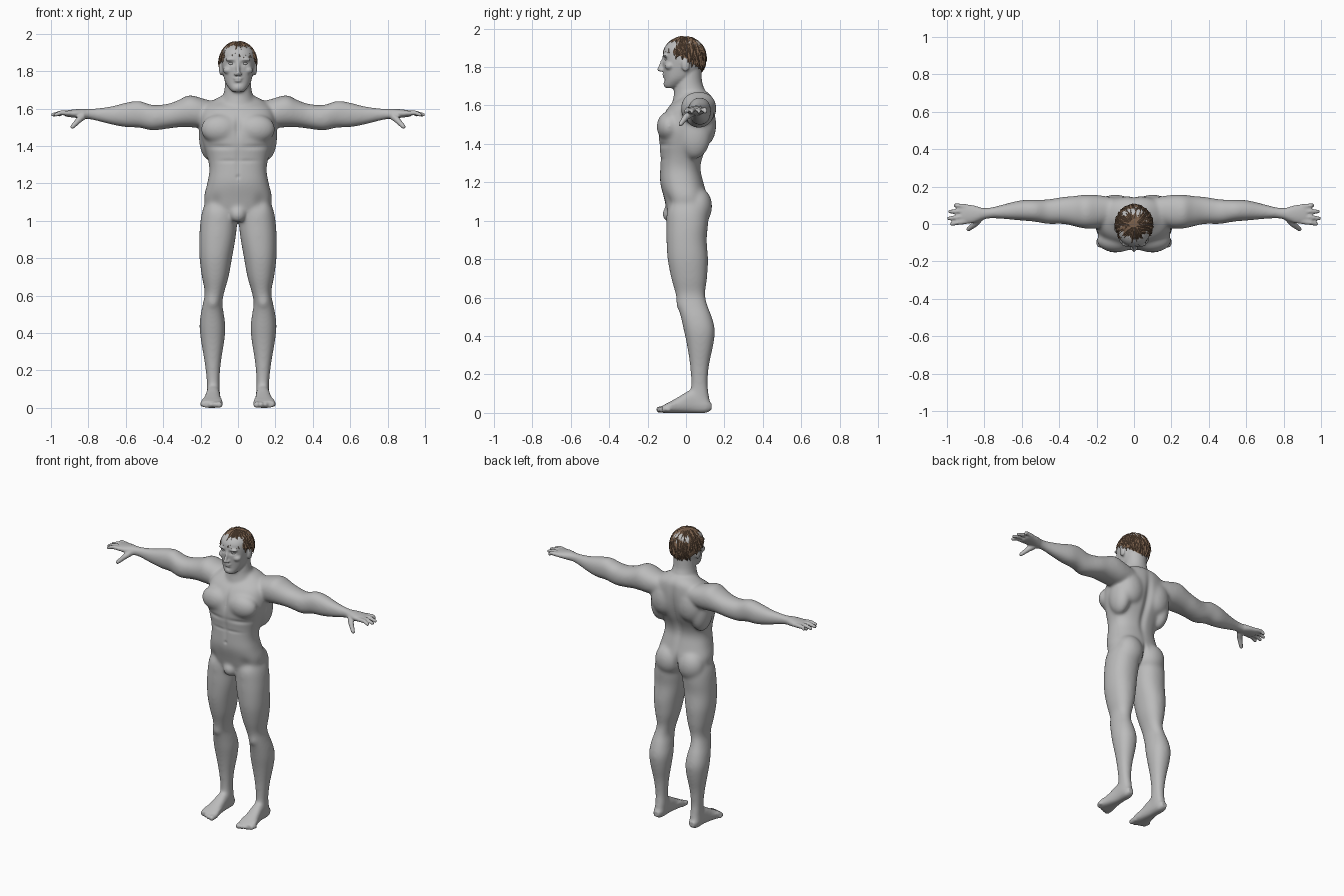
import bpy, bmesh, math, random
from math import sin, cos, pi, exp
from mathutils import Vector, Matrix

random.seed(4)
cube = bpy.data.objects.get("Cube")
if cube:
    bpy.data.objects.remove(cube)


def material(name, rgb):
    m = bpy.data.materials.new(name)
    m.use_nodes = True
    m.diffuse_color = (*rgb, 1)
    node = next(n for n in m.node_tree.nodes if n.type == "BSDF_PRINCIPLED")
    node.inputs["Base Color"].default_value = (*rgb, 1)
    return m


def make_object(name, bm, mat):
    mesh = bpy.data.meshes.new(name)
    bm.to_mesh(mesh)
    bm.free()
    mesh.materials.append(mat)
    ob = bpy.data.objects.new(name, mesh)
    bpy.context.collection.objects.link(ob)
    return ob


def spline(rows, steps=4):
    """Smooth rows of numbers with a Catmull-Rom curve."""
    out = []
    for i in range(len(rows) - 1):
        a, b, c, d = (rows[min(max(i + k, 0), len(rows) - 1)] for k in (-1, 0, 1, 2))
        for s in range(steps):
            t = s / steps
            out.append([q + t / 2 * (r - p + t * (2 * p - 5 * q + 4 * r - w + t * (3 * (q - r) + w - p)))
                        for p, q, r, w in zip(a, b, c, d)])
    return out + [list(rows[-1])]


def loft(bm, axis, rows, power=2.2, n=32):
    """Skin of oval sections: position on the axis, then low and high bounds of the other two axes."""
    rings = []
    others = [k for k in range(3) if k != axis]
    for p, u0, u1, v0, v1 in spline(rows):
        ring = []
        for k in range(n):
            co = [p, p, p]
            for ax, w, lo, hi in zip(others, (cos(2 * pi * k / n), sin(2 * pi * k / n)), (u0, v0), (u1, v1)):
                co[ax] = (lo + hi) / 2 + (hi - lo) / 2 * math.copysign(abs(w) ** (2 / power), w)
            ring.append(bm.verts.new(co))
        rings.append(ring)
    faces = [bm.faces.new((a[k], a[(k + 1) % n], b[(k + 1) % n], b[k]))
             for a, b in zip(rings, rings[1:]) for k in range(n)]
    faces += [bm.faces.new(rings[0]), bm.faces.new(rings[-1])]
    bmesh.ops.recalc_face_normals(bm, faces=faces)


def ball(bm, centre, radii):
    m = Matrix.Translation(centre) @ Matrix.Diagonal((*radii, 1))
    bmesh.ops.create_icosphere(bm, subdivisions=3, radius=1, matrix=m)


def tube(bm, points, radii):
    """Chain of tapered links with round joints."""
    points = [Vector(p) for p in points]
    for p, r in zip(points, radii):
        ball(bm, p, (r, r, r))
    for p, q, r, s in zip(points, points[1:], radii, radii[1:]):
        turn = (q - p).to_track_quat("Z", "Y").to_matrix().to_4x4()
        bmesh.ops.create_cone(bm, cap_ends=True, segments=16, radius1=r, radius2=s, depth=(q - p).length,
                              matrix=Matrix.Translation((p + q) / 2) @ turn)


def centred(rows):
    return [(z, -h, h, y0, y1) for z, h, y0, y1 in rows]


skin = material("grey skin", (.5, .5, .5))
brown = material("brown hair", (.19, .115, .07))
bm = bmesh.new()

# Arm, from inside the shoulder to the knuckles
loft(bm, 0, [(.1, .02, .14, 1.52, 1.63), (.19, -.02, .155, 1.5, 1.655), (.26, -.025, .157, 1.5, 1.672),
             (.32, -.012, .15, 1.5, 1.645), (.38, 0, .145, 1.492, 1.625), (.46, 0, .132, 1.483, 1.62),
             (.53, .012, .13, 1.498, 1.642), (.6, .018, .128, 1.5, 1.632), (.68, .025, .11, 1.515, 1.612),
             (.76, .03, .09, 1.535, 1.602), (.81, .022, .087, 1.544, 1.6), (.86, .005, .1, 1.55, 1.597),
             (.905, .002, .105, 1.555, 1.592), (.925, .01, .1, 1.56, 1.588)])
# Fingers and thumb
for y, tip, out in ((.013, .985, 0), (.04, 1, .03), (.067, .995, .067), (.094, .965, .1)):
    tube(bm, [(.9, y, 1.575), (.945, (y + out) / 2, 1.578), (tip - .01, out, 1.567)], (.014, .0125, .0105))
tube(bm, [(.815, .04, 1.57), (.85, 0, 1.54), (.885, -.028, 1.503)], (.022, .017, .012))
# Leg
loft(bm, 2, [(1.12, .03, .165, -.08, .1), (1.05, .005, .192, -.1, .115), (.98, .005, .203, -.102, .115),
             (.9, .014, .207, -.102, .108), (.8, .032, .206, -.096, .115), (.7, .05, .193, -.077, .11),
             (.62, .073, .178, -.055, .1), (.56, .084, .187, -.045, .112), (.5, .075, .2, -.028, .135),
             (.43, .067, .206, -.012, .151), (.35, .074, .197, .005, .142), (.25, .09, .18, .02, .121),
             (.15, .098, .168, .026, .113), (.08, .096, .166, .02, .122), (.02, .105, .162, .03, .122)])
ball(bm, (.135, -.022, .57), (.034, .03, .045))
# Foot and toes
loft(bm, 1, [(.132, .115, .152, .015, .05), (.1, .1, .166, 0, .09), (.03, .096, .17, 0, .12),
             (-.04, .09, .183, 0, .083), (-.09, .083, .198, 0, .055), (-.125, .086, .196, 0, .036)], 2.6)
for i in range(5):
    x, r = .1 + .023 * i, .018 - .0016 * i
    tube(bm, [(x, -.1, .02), (x, -.138 + .006 * i * i / 2, .017)], (r, r * .95))
# Buttock, chest, shoulder blade and side of the back
ball(bm, (.085, .062, 1.075), (.09, .075, .1))
ball(bm, (.095, -.088, 1.49), (.105, .065, .08))
ball(bm, (.1, .1, 1.5), (.085, .058, .11))
ball(bm, (.15, .045, 1.45), (.06, .085, .13))
# Ear, cheek, brow, nostril
ball(bm, (.09, -.002, 1.812), (.012, .022, .036))
ball(bm, (.05, -.085, 1.805), (.03, .026, .022))
ball(bm, (.036, -.108, 1.862), (.032, .014, .009))
ball(bm, (.011, -.127, 1.783), (.01, .011, .009))

# Mirror the side parts
copy = bmesh.ops.duplicate(bm, geom=bm.verts[:] + bm.edges[:] + bm.faces[:])["geom"]
for v in (g for g in copy if isinstance(g, bmesh.types.BMVert)):
    v.co.x *= -1
bmesh.ops.reverse_faces(bm, faces=[g for g in copy if isinstance(g, bmesh.types.BMFace)])

# Torso
loft(bm, 2, centred([(1, .08, -.06, .05), (1.05, .16, -.095, .1), (1.12, .182, -.115, .11),
                     (1.2, .165, -.135, .092), (1.27, .153, -.135, .077), (1.33, .162, -.133, .088),
                     (1.4, .183, -.14, .12), (1.47, .2, -.14, .142), (1.54, .2, -.122, .15),
                     (1.6, .185, -.085, .148), (1.64, .14, -.035, .14), (1.67, .085, -.02, .115)]), 2.4)
ball(bm, (0, -.085, 1.035), (.045, .038, .045))
# Neck
loft(bm, 2, centred([(1.56, .11, -.08, .13), (1.62, .1, -.07, .125), (1.67, .08, -.062, .105),
                     (1.72, .07, -.055, .085), (1.8, .066, -.04, .08)]), 2)
# Head
loft(bm, 2, centred([(1.69, .028, -.106, -.05), (1.705, .045, -.114, -.02), (1.74, .068, -.113, .03),
                     (1.79, .081, -.118, .075), (1.85, .089, -.121, .092), (1.9, .087, -.113, .09),
                     (1.935, .062, -.08, .066), (1.948, .025, -.035, .03)]), 2.25)
# Nose, lips and chin
tube(bm, [(0, -.114, 1.852), (0, -.128, 1.815), (0, -.139, 1.787)], (.009, .0095, .0115))
ball(bm, (0, -.112, 1.761), (.026, .014, .006))
ball(bm, (0, -.11, 1.749), (.022, .014, .007))
ball(bm, (0, -.102, 1.712), (.024, .016, .017))

body = make_object("body", bm, skin)

# Fuse the parts into one skin
fuse = body.modifiers.new("fuse", "REMESH")
fuse.mode = "VOXEL"
fuse.voxel_size = .006
bpy.context.view_layer.objects.active = body
body.select_set(True)
bpy.ops.object.modifier_apply(modifier="fuse")

bm = bmesh.new()
bm.from_mesh(body.data)


def soften(verts, times):
    for _ in range(times):
        bmesh.ops.smooth_vert(bm, verts=verts, factor=.5, use_axis_x=True, use_axis_y=True, use_axis_z=True)


soften([v for v in bm.verts if abs(v.co.x) < .82 and .05 < v.co.z < 1.69], 24)
# Shallow hollows: facing, x, z, width, height, depth
hollows = [(1, 0, 1.42, .022, .17, .016), (1, 0, 1.06, .012, .06, .02), (-1, 0, 1.5, .014, .06, .01),
           (-1, 0, 1.32, .012, .09, .005), (-1, .09, 1.395, .07, .012, .006), (-1, .05, 1.32, .05, .008, .004),
           (-1, .12, 1.1, .03, .04, .008), (-1, 0, 1.235, .008, .008, .008), (-1, .036, 1.842, .02, .01, .012),
           (-1, 0, 1.755, .022, .0035, .005), (-1, 0, 1.735, .02, .007, .004)]
for v in bm.verts:
    if abs(v.co.x) < .25 and v.co.z > .9:
        for side, x, z, w, h, depth in hollows:
            if v.co.y * side > .03:
                e = ((abs(v.co.x) - x) / w) ** 2 + ((v.co.z - z) / h) ** 2
                v.co.y -= side * depth * exp(-e)
soften(bm.verts[:], 2)
# Eyeballs
for s in (-1, 1):
    ball(bm, (.036 * s, -.098, 1.841), (.015, .013, .009))
bm.to_mesh(body.data)
bm.free()
bpy.ops.object.shade_smooth()

# Hair: a fitted cap under layered tapering locks
bm = bmesh.new()


def scalp(turn, drop, lift=0):
    """Point on the scalp, turned around the crown (0 is front) and dropped from it."""
    r = 1 + lift
    y = -cos(turn) * sin(drop) * (.112 if cos(turn) > 0 else .106) * r
    return Vector((sin(turn) * sin(drop) * .098 * r, y - .005, 1.845 + cos(drop) * .112 * r))


def hairline(turn):
    f = cos(turn)
    return 1.2 + .35 * (1 - f) + (.3 * max(0, -f) if f < 0 else 0)


n, m = 48, 10
rings = [[bm.verts.new(scalp(2 * pi * k / n, hairline(2 * pi * k / n) * j / m)) for k in range(n)]
         for j in range(1, m + 1)]
bm.faces.new(rings[0])
for a, b in zip(rings, rings[1:]):
    for k in range(n):
        bm.faces.new((a[k], b[k], b[(k + 1) % n], a[(k + 1) % n]))
for i in range(260):
    turn = random.uniform(-pi, pi)
    start = random.uniform(.1, .75) * hairline(turn)
    end = min(start + random.uniform(.5, .9), hairline(turn) + random.uniform(-.05, .16))
    sweep, width, rise = random.uniform(-.25, .4), random.uniform(.08, .14), random.uniform(.02, .06)
    rows = []
    for j in range(6):
        t = j / 5
        drop, around = start + (end - start) * t, turn + sweep * t
        half = width * (1 - t ** 2 * .9) / max(sin(drop), .25)
        up = rise + .03 * t
        rows.append([bm.verts.new(scalp(around + half * w, drop, up - .035 * abs(w))) for w in (-1, 0, 1)])
    for a, b in zip(rows, rows[1:]):
        for k in (0, 1):
            bm.faces.new((a[k], b[k], b[k + 1], a[k + 1]))
bmesh.ops.recalc_face_normals(bm, faces=bm.faces)
hair = make_object("hair", bm, brown)
